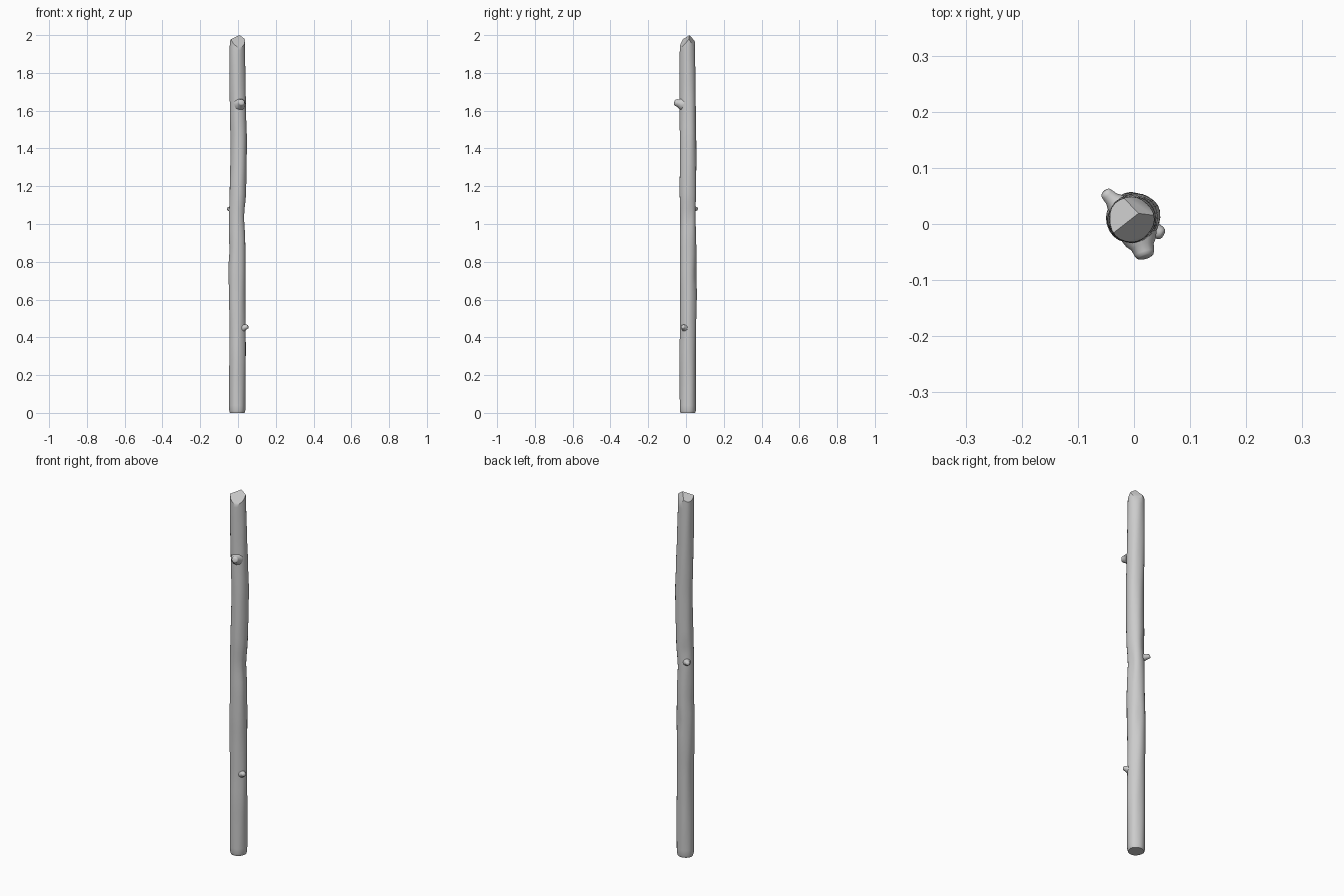
import bpy, bmesh, math
from mathutils import Vector

if "Cube" in bpy.data.objects:
    bpy.data.objects.remove(bpy.data.objects["Cube"])

SIDES = 24
# trunk stations: height, centre x, centre y, radius
STATIONS = [(0.0, -.004, .010, .039), (.012, -.004, .010, .0425), (.15, -.004, .010, .043),
            (.30, -.003, .009, .0435), (.45, -.003, .011, .0425), (.62, -.005, .012, .044),
            (.75, -.005, .011, .045), (.90, -.004, .010, .0435), (1.04, -.006, .010, .0405),
            (1.18, .000, .010, .0435), (1.32, .003, .011, .0435), (1.45, .004, .011, .0435),
            (1.60, .000, .010, .043), (1.75, -.003, .009, .042), (1.90, -.005, .008, .041),
            (2.06, -.004, .009, .038)]
# shallow dents: angle in degrees, height, depth
DENTS = [(125, 1.13, .006), (75, .74, .005), (10, 1.03, .004), (190, .86, .004)]


def station(z):
    for a, b in zip(STATIONS, STATIONS[1:]):
        if z <= b[0]:
            t = (z - a[0]) / (b[0] - a[0])
            t = t * t * (3 - 2 * t)
            return [p + (q - p) * t for p, q in zip(a[1:], b[1:])]
    return STATIONS[-1][1:]


def surface_radius(r, ang, z):
    r += .0009 * math.sin(3 * ang + 4 * z) + .0006 * math.sin(5 * ang - 9 * z)
    for deg, h, depth in DENTS:
        d = (ang - math.radians(deg) + math.pi) % (2 * math.pi) - math.pi
        r -= depth * math.exp(-(d / .45) ** 2 - ((z - h) / .05) ** 2)
    return r


def loft(bm, rings):
    loops = [[bm.verts.new(p) for p in ring] for ring in rings]
    n = len(loops[0])
    for a, b in zip(loops, loops[1:]):
        for i in range(n):
            j = (i + 1) % n
            bm.faces.new((a[i], a[j], b[j], b[i]))
    bm.faces.new(loops[0][::-1])
    bm.faces.new(loops[-1])


def finish(bm, name, angle):
    bmesh.ops.recalc_face_normals(bm, faces=bm.faces)
    mesh = bpy.data.meshes.new(name)
    bm.to_mesh(mesh)
    bm.free()
    ob = bpy.data.objects.new(name, mesh)
    bpy.context.collection.objects.link(ob)
    bpy.ops.object.select_all(action='DESELECT')
    ob.select_set(True)
    bpy.context.view_layer.objects.active = ob
    bpy.ops.object.shade_smooth_by_angle(angle=math.radians(angle))
    return ob


# uneven wooden pole
bm = bmesh.new()
rings = []
for z in [0, .005, .012] + [.04 * k for k in range(1, 52)]:
    cx, cy, r = station(z)
    ring = []
    for i in range(SIDES):
        a = 2 * math.pi * i / SIDES
        q = surface_radius(r, a, z)
        ring.append((cx + q * math.cos(a), cy + q * math.sin(a), z))
    rings.append(ring)
loft(bm, rings)

# hewn point: three slanting cuts through the peak
peak = Vector((.008, .019, 2.0))
for normal in [(.5, -1.2, .9), (-.8, .4, 1), (.8, 1.7, .8)]:
    geom = bm.verts[:] + bm.edges[:] + bm.faces[:]
    res = bmesh.ops.bisect_plane(bm, geom=geom, dist=1e-5, plane_co=peak,
                                 plane_no=normal, clear_outer=True)
    cut = [e for e in res['geom_cut'] if isinstance(e, bmesh.types.BMEdge)]
    bmesh.ops.holes_fill(bm, edges=cut, sides=0)
bmesh.ops.remove_doubles(bm, verts=bm.verts, dist=1e-4)
finish(bm, "pole", 35)


# branch stubs with flared feet
def stub(name, base_z, tip, size):
    cx, cy, r = station(base_z)
    tip = Vector(tip)
    out = Vector((tip.x - cx, tip.y - cy, 0)).normalized()
    base = Vector((cx, cy, base_z)) + out * (r - .010)
    axis = tip - base
    side = axis.cross(Vector((0, 0, 1))).normalized()
    up = side.cross(axis).normalized()
    bm = bmesh.new()
    rings = []
    for t, s in [(0, 1.7), (.3, 1.45), (.5, 1.1), (.8, .95), (.94, .8), (1, .5)]:
        c = base + axis * t
        rings.append([c + (side * math.cos(a) + up * math.sin(a)) * size * s
                      for a in [2 * math.pi * i / 12 for i in range(12)]])
    loft(bm, rings)
    finish(bm, name, 45)


stub("upper_stub", 1.635, (.021, -.060, 1.645), .019)
stub("middle_stub", 1.075, (-.053, .058, 1.082), .012)
stub("lower_stub", .45, (.052, -.019, .457), .0125)
